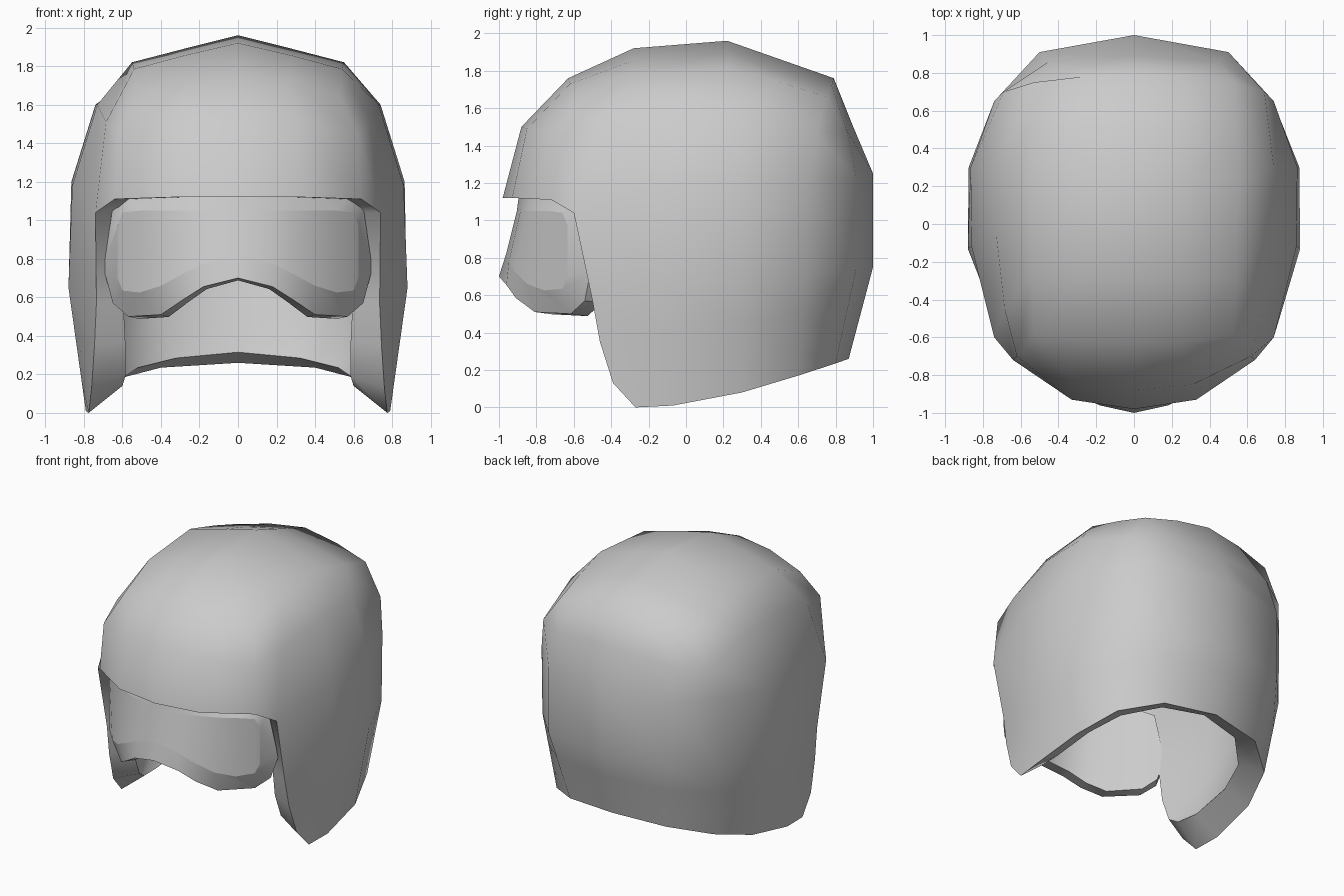
import bpy, math

if "Cube" in bpy.data.objects:
    bpy.data.objects.remove(bpy.data.objects["Cube"])

grey = bpy.data.materials.new("plain grey")
grey.diffuse_color = (0.6, 0.6, 0.6, 1)
grey.use_nodes = True
grey.node_tree.nodes["Principled BSDF"].inputs["Base Color"].default_value = grey.diffuse_color


def add_object(name, verts, faces):
    mesh = bpy.data.meshes.new(name)
    mesh.from_pydata(verts, [], faces)
    mesh.materials.append(grey)
    obj = bpy.data.objects.new(name, mesh)
    bpy.context.collection.objects.link(obj)
    bpy.ops.object.select_all(action='DESELECT')
    obj.select_set(True)
    bpy.context.view_layer.objects.active = obj
    return obj


def finish(obj, angle):
    bpy.ops.object.mode_set(mode='EDIT')
    bpy.ops.mesh.select_all(action='SELECT')
    bpy.ops.mesh.normals_make_consistent(inside=False)
    bpy.ops.object.mode_set(mode='OBJECT')
    bpy.ops.object.shade_smooth_by_angle(angle=math.radians(angle))


# Helmet shell: half rings running from front centre round to back centre
crown = [(0, -.63, 1.76), (.26, -.62, 1.73), (.53, -.59, 1.65), (.54, -.28, 1.785),
         (.55, .22, 1.82), (.545, .50, 1.74), (.53, .75, 1.66), (.27, .78, 1.72), (0, .79, 1.76)]
temple = [(0, -.88, 1.50), (.31, -.85, 1.49), (.62, -.70, 1.45), (.685, -.45, 1.51),
          (.73, -.05, 1.60), (.74, .30, 1.60), (.69, .70, 1.46), (.45, .86, 1.48), (0, .89, 1.51)]
brow = [(0, -.98, 1.12), (.33, -.93, 1.12), (.64, -.72, 1.11), (.74, -.60, 1.04),
        (.86, -.12, 1.18), (.865, .30, 1.20), (.74, .65, 1.22), (.50, .91, 1.23), (0, 1, 1.25)]
# Lower rings only run from the cheek edge to the back
ear = [(.735, -.50, .57), (.88, -.13, .65), (.875, .30, .68), (.74, .64, .72), (.50, .91, .74), (0, 1, .75)]
rim = [(.775, -.27, 0), (.79, -.07, .01), (.76, .30, .08), (.65, .60, .17), (.40, .80, .235), (0, .87, .26)]


def between(t, cheek):
    ring = [tuple(p + (q - p) * t for p, q in zip(a, b)) for a, b in zip(ear, rim)]
    return [cheek] + ring[1:]


lower = [ear, between(.38, (.745, -.46, .35)), between(.75, (.76, -.39, .13)), rim]
top = [[(0, y, z), (.28, y, z - dz)] for y, z, dz in
       ((-.28, 1.92, .065), (.22, 1.96, .07), (.50, 1.862, .06))]

# Inner edge of the opening, matching brow front, cheek edge and rim in order
outer_edge = brow[:4] + [r[0] for r in lower] + rim[1:]
inner_edge = [(0, -.84, 1.12), (.28, -.80, 1.12), (.55, -.62, 1.11), (.61, -.53, 1.04),
              (.595, -.44, .57), (.585, -.40, .37), (.585, -.33, .19), (.60, -.25, .14),
              (.615, -.08, .13), (.60, .24, .18), (.52, .48, .235), (.32, .68, .285), (0, .74, .315)]

# Quads of the right half, each given by its corner points
rows = [crown[0:3]] + [top[i] + [crown[3 + i]] for i in range(3)] + [crown[8:5:-1]]
grids = [rows, [crown, temple, brow], [brow[3:]] + lower]
quads = []
for grid in grids:
    for a, b in zip(grid, grid[1:]):
        quads += [(a[i], a[i + 1], b[i + 1], b[i]) for i in range(len(a) - 1)]

index, verts, faces = {}, [], []
for side in (1, -1):
    for quad in quads:
        face = []
        for x, y, z in quad[::side]:
            key = (x * side, y, z)
            if key not in index:
                index[key] = len(verts)
                verts.append(key)
            face.append(index[key])
        faces.append(face)
shell = add_object("helmet_shell", verts, faces)
finish(shell, 180)
solid = shell.modifiers.new("thickness", 'SOLIDIFY')
solid.thickness = 0.14
solid.offset = -1
bpy.ops.object.modifier_apply(modifier=solid.name)
for (x, y, z), (ix, iy, iz) in zip(outer_edge, inner_edge):
    for side in (1, -1):
        shell.data.vertices[len(verts) + index[(x * side, y, z)]].co = (ix * side, iy, iz)
finish(shell, 55)

# Goggles: columns of (frame x, top, bottom, lens x, top, bottom, frame set-back)
columns = [(0, 1.12, .70, 0, 1.05, .82, 0), (.18, 1.12, .655, .17, 1.05, .78, .02),
           (.29, 1.12, .585, .28, 1.05, .725, .035), (.40, 1.12, .51, .40, 1.05, .66, .07),
           (.57, 1.11, .50, .51, 1.05, .625, .09), (.65, 1.07, .57, .60, 1.04, .635, .07),
           (.69, .80, .72, .625, .97, .70, .05)]


def bulge(x, z):
    # Wrapped front surface that leans back towards the top at the middle
    return -1 + .92 * x * x + .25 * (z - .7) * max(0, 1 - (x / .6) ** 2)


def column(data, side):
    fx, ft, fb, lx, lt, lb, back = data
    top_y, low_y = bulge(fx, ft) + back * .6, bulge(fx, fb) + back
    pts = [(fx, top_y, ft), (lx, bulge(lx, lt) + .008, lt),
           (lx, bulge(lx, lb) + .008, lb), (fx, low_y, fb),
           (fx * .9, low_y + .09, fb - .012), (fx * .9, top_y + .09, ft)]
    return [(x * side, y, z) for x, y, z in pts]


cols = [column(c, -1) for c in columns[:0:-1]] + [column(c, 1) for c in columns]
verts = [p for c in cols for p in c]
faces = [(i * 6 + j, i * 6 + (j + 1) % 6, i * 6 + 6 + (j + 1) % 6, i * 6 + 6 + j)
         for i in range(len(cols) - 1) for j in range(6)]
for base in (0, (len(cols) - 1) * 6):
    faces += [tuple(base + k for k in (0, 1, 2, 3)), tuple(base + k for k in (0, 3, 4, 5))]
goggles = add_object("goggles", verts, faces)
finish(goggles, 35)

# Crisp border around the lens
last = len(cols) - 1
for edge in goggles.data.edges:
    (c0, r0), (c1, r1) = (divmod(v, 6) for v in edge.vertices)
    if {r0, r1} in ({1}, {2}) or ({r0, r1} == {1, 2} and c0 in (0, last)):
        edge.use_edge_sharp = True
